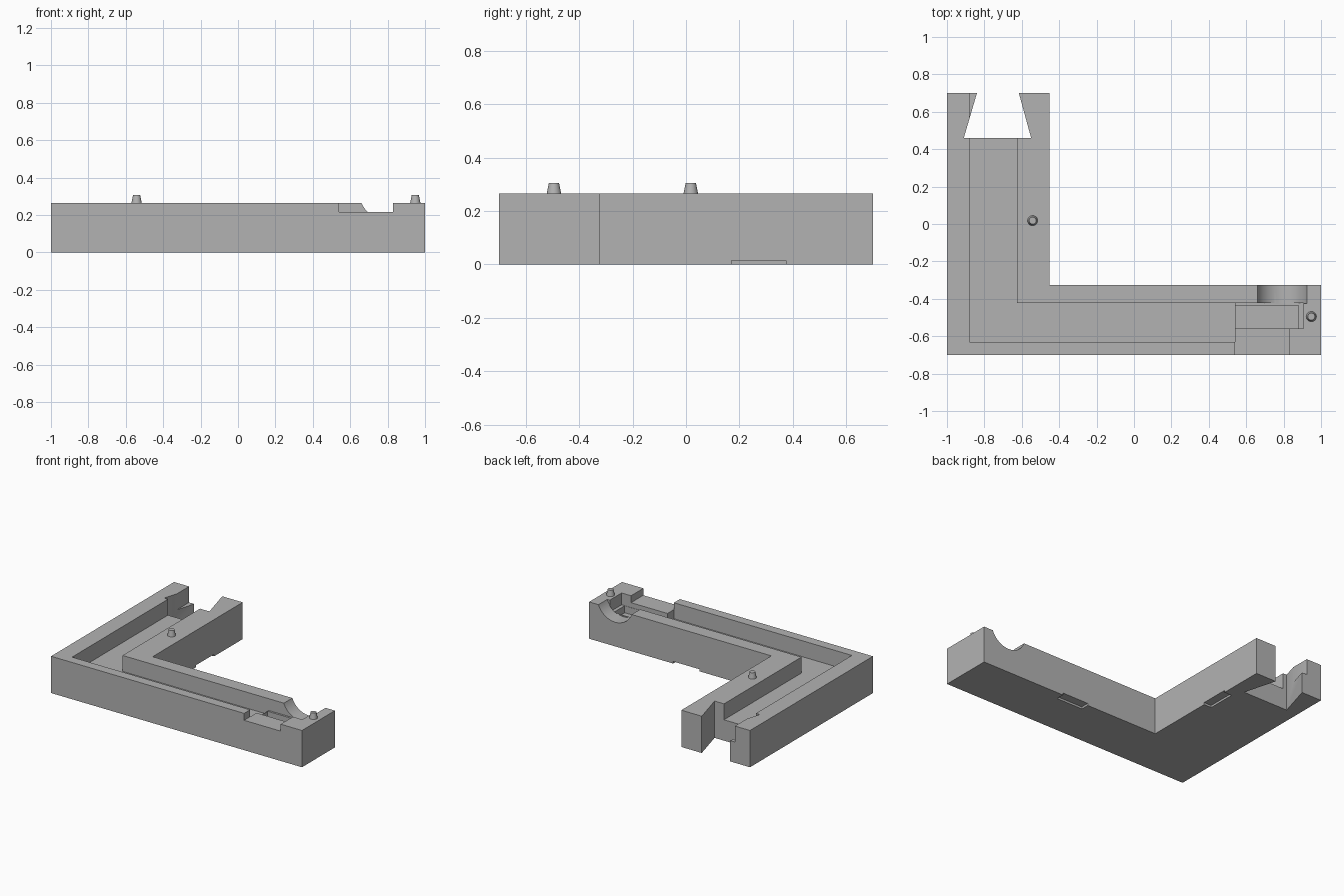
import bpy, bmesh, math
from mathutils import Matrix

cube = bpy.data.objects.get("Cube")
if cube:
    bpy.data.objects.remove(cube, do_unlink=True)

grey = bpy.data.materials.new("matte grey")
grey.use_nodes = True
color = (0.45, 0.45, 0.45, 1)
grey.diffuse_color = color
grey.node_tree.nodes["Principled BSDF"].inputs["Base Color"].default_value = color

TOP = 0.265
ABOVE = 0.4


def finish(name, bm):
    bmesh.ops.recalc_face_normals(bm, faces=bm.faces)
    mesh = bpy.data.meshes.new(name)
    bm.to_mesh(mesh)
    bm.free()
    mesh.materials.append(grey)
    obj = bpy.data.objects.new(name, mesh)
    bpy.context.collection.objects.link(obj)
    return obj


def prism(name, outline, low, high):
    """Extrude a plan outline between two heights."""
    bm = bmesh.new()
    face = bm.faces.new([bm.verts.new((x, y, low)) for x, y in outline])
    side = bmesh.ops.extrude_face_region(bm, geom=[face])["geom"]
    bmesh.ops.translate(bm, vec=(0, 0, high - low),
                        verts=[v for v in side if isinstance(v, bmesh.types.BMVert)])
    return finish(name, bm)


def box(name, x0, x1, y0, y1, z0, z1):
    return prism(name, [(x0, y0), (x1, y0), (x1, y1), (x0, y1)], z0, z1)


def cone(name, r1, r2, depth, matrix, segments):
    bm = bmesh.new()
    bmesh.ops.create_cone(bm, cap_ends=True, segments=segments,
                          radius1=r1, radius2=r2, depth=depth, matrix=matrix)
    return finish(name, bm)


def cut(target, cutter):
    mod = target.modifiers.new("cut", 'BOOLEAN')
    mod.operation = 'DIFFERENCE'
    mod.solver = 'EXACT'
    mod.object = cutter
    cutter.hide_render = True
    bpy.context.view_layer.objects.active = target
    bpy.ops.object.modifier_apply(modifier=mod.name)
    bpy.data.objects.remove(cutter, do_unlink=True)


# L-shaped body
body = prism("corner_frame", [(-1, -0.7), (1, -0.7), (1, -0.325), (-0.453, -0.325),
                              (-0.453, 0.7), (-1, 0.7)], 0, TOP)

cutters = [
    # long channel following the corner
    prism("channel", [(-0.88, -0.632), (0.54, -0.632), (0.54, -0.422),
                      (-0.625, -0.422), (-0.625, 0.75), (-0.88, 0.75)], 0.15, ABOVE),
    # dovetail slot through the end of the side arm
    prism("dovetail", [(-0.91, 0.46), (-0.55, 0.46), (-0.632, 0.76), (-0.822, 0.76)],
          -0.1, ABOVE),
    # stepped pocket with a shallow opening to the front
    box("front_opening", 0.539, 0.83, -0.8, -0.55, 0.215, ABOVE),
    box("pocket_ledge", 0.539, 0.905, -0.56, -0.422, 0.18, ABOVE),
    box("pocket", 0.542, 0.88, -0.558, -0.436, 0.13, ABOVE),
    # round trough leaving through the back wall
    cone("trough", 0.142, 0.142, 0.2,
         Matrix.Translation((0.793, -0.325, 0.316)) @ Matrix.Rotation(math.pi / 2, 4, 'X'), 64),
    # shallow pry notches under the inner edges
    box("side_notch", -0.513, -0.4, 0.17, 0.375, -0.1, 0.015),
    box("rear_notch", 0.12, 0.33, -0.385, -0.25, -0.1, 0.015),
]
for cutter in cutters:
    cut(body, cutter)

# tapered locating pegs
parts = [body]
for name, x, y in (("side_peg", -0.542, 0.018), ("end_peg", 0.948, -0.495)):
    parts.append(cone(name, 0.028, 0.019, 0.045,
                      Matrix.Translation((x, y, TOP + 0.0185)), 32))

for obj in parts:
    bpy.ops.object.select_all(action='DESELECT')
    obj.select_set(True)
    bpy.context.view_layer.objects.active = obj
    bpy.ops.object.shade_smooth_by_angle(angle=math.radians(30))
